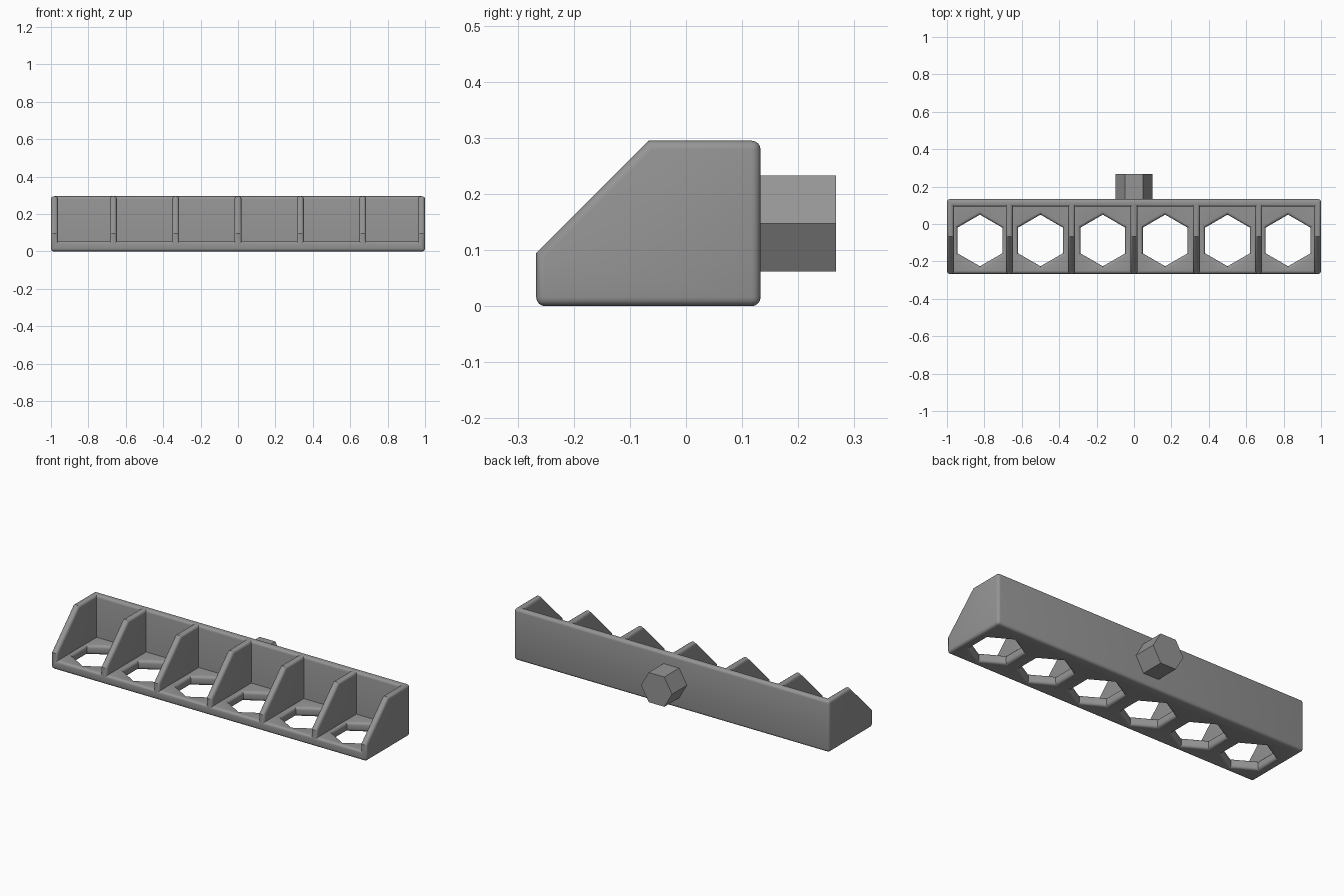
import bpy, bmesh, math
from mathutils import Matrix, Vector

if "Cube" in bpy.data.objects:
    bpy.data.objects.remove(bpy.data.objects["Cube"])

WALL, FLOOR, ROUND = 0.038, 0.053, 0.016
FRONT, BACK, TOP = -0.267, 0.133, 0.295

grey = bpy.data.materials.new("grey")
grey.diffuse_color = (0.30, 0.30, 0.30, 1)
grey.use_nodes = True
grey.node_tree.nodes["Principled BSDF"].inputs["Base Color"].default_value = grey.diffuse_color


def make_object(name, bm):
    bmesh.ops.recalc_face_normals(bm, faces=bm.faces)
    mesh = bpy.data.meshes.new(name)
    bm.to_mesh(mesh)
    bm.free()
    mesh.materials.append(grey)
    obj = bpy.data.objects.new(name, mesh)
    bpy.context.collection.objects.link(obj)
    return obj


def add_prism(bm, points, direction):
    """Extrude a closed outline along a direction."""
    face = bm.faces.new([bm.verts.new(p) for p in points])
    ext = bmesh.ops.extrude_face_region(bm, geom=[face], use_keep_orig=True)
    verts = [g for g in ext["geom"] if isinstance(g, bmesh.types.BMVert)]
    bmesh.ops.translate(bm, verts=verts, vec=Vector(direction))


# Solid rack body: side profile extruded along x
profile = [(FRONT, 0), (BACK, 0), (BACK, TOP), (-0.067, TOP), (FRONT, 0.095)]
bm = bmesh.new()
add_prism(bm, [(-1, y, z) for y, z in profile], (2, 0, 0))
rack = make_object("rack_body", bm)

# Cutters: open pockets between the dividers, and hexagonal floor holes
pockets, holes = bmesh.new(), bmesh.new()
for i in range(6):
    x0 = -1 + WALL if i == 0 else -1 + i / 3 + WALL / 2
    x1 = 1 - WALL if i == 5 else -1 + (i + 1) / 3 - WALL / 2
    y0, y1 = FRONT - 0.2, BACK - 0.04
    add_prism(pockets, [(x0, y0, FLOOR), (x1, y0, FLOOR), (x1, y1, FLOOR), (x0, y1, FLOOR)], (0, 0, 0.5))
    cx, r = (x0 + x1) / 2, 0.138
    hexagon = [(cx + r * math.sin(k * math.pi / 3), -0.088 + r * math.cos(k * math.pi / 3), -0.1)
               for k in range(6)]
    add_prism(holes, hexagon, (0, 0, 0.3))

bpy.context.view_layer.objects.active = rack
for name, cutter_bm in (("pocket_cutter", pockets), ("hole_cutter", holes)):
    cutter = make_object(name, cutter_bm)
    cutter.hide_render = True
    mod = rack.modifiers.new(name, 'BOOLEAN')
    mod.operation, mod.solver, mod.object = 'DIFFERENCE', 'EXACT', cutter
    bpy.ops.object.modifier_apply(modifier=mod.name)
    bpy.data.objects.remove(cutter)

# Round every outer edge; inner corners and the sloped bends stay sharp
bm = bmesh.new()
bm.from_mesh(rack.data)
bmesh.ops.remove_doubles(bm, verts=bm.verts, dist=1e-5)
bmesh.ops.dissolve_limit(bm, angle_limit=0.01, verts=bm.verts, edges=bm.edges)
edges = [e for e in bm.edges if e.is_manifold and e.calc_face_angle_signed() > math.radians(50)]
bmesh.ops.bevel(bm, geom=edges, offset=ROUND, offset_type='OFFSET', segments=4,
                profile=0.5, affect='EDGES', clamp_overlap=True)
bm.to_mesh(rack.data)
bm.free()
rack.select_set(True)
bpy.ops.object.shade_smooth_by_angle(angle=math.radians(32))

# Hexagonal mounting peg on the back
bm = bmesh.new()
add_prism(bm, [(0.0985 * math.cos(k * math.pi / 3), 0.12, 0.1475 + 0.0985 * math.sin(k * math.pi / 3))
               for k in range(6)], (0, 0.147, 0))
make_object("mounting_peg", bm)
